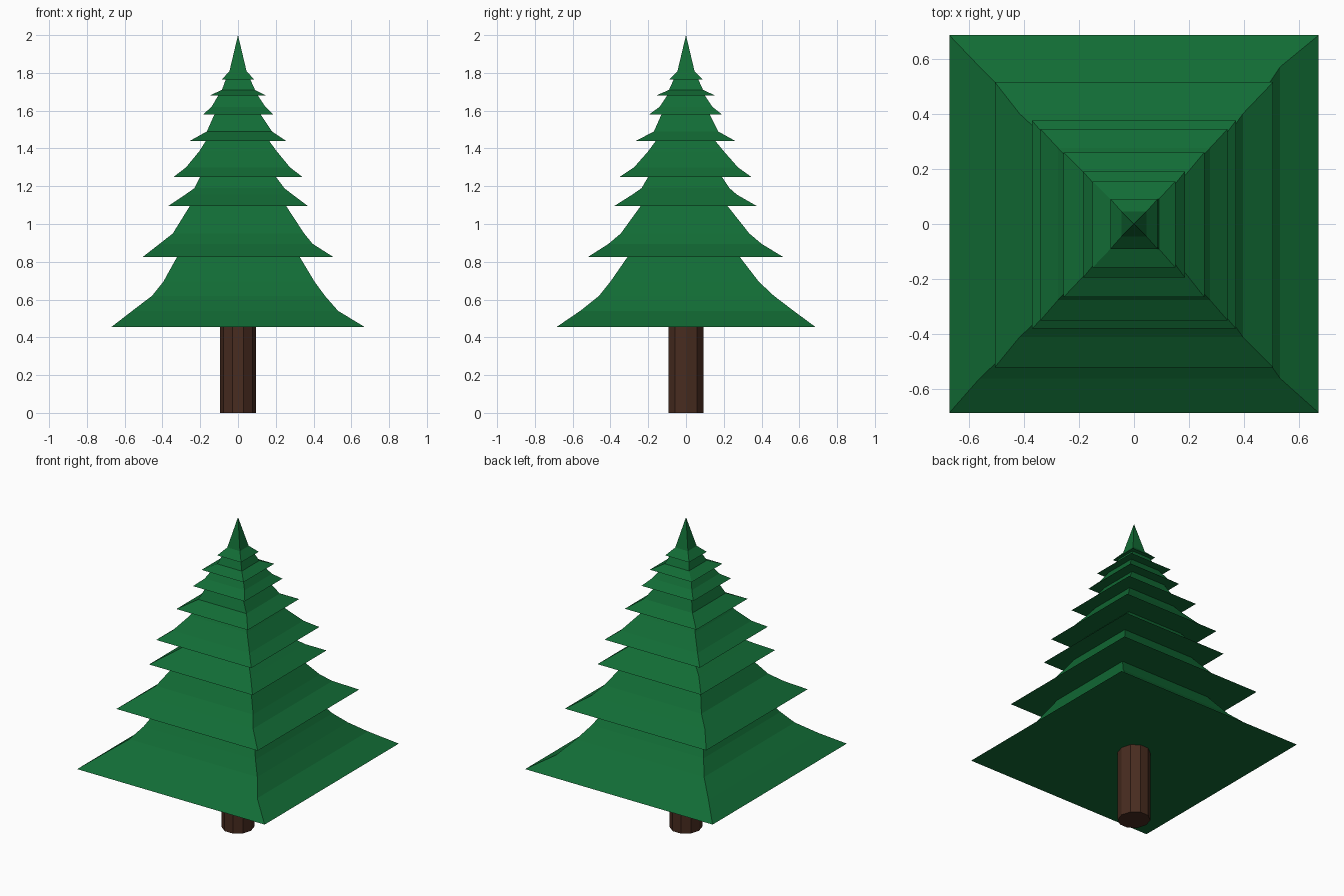
import bpy, bmesh, math


def material(name, color):
    m = bpy.data.materials.new(name)
    m.diffuse_color = (*color, 1)
    return m


def loft(name, rings, mat, tip=None, cap_top=False):
    """Skin a stack of point rings; close with a tip point or a cap."""
    bm = bmesh.new()
    loops = [[bm.verts.new(p) for p in ring] for ring in rings]
    n = len(loops[0])
    bm.faces.new(loops[0][::-1])
    for a, b in zip(loops, loops[1:]):
        for i in range(n):
            j = (i + 1) % n
            bm.faces.new((a[i], a[j], b[j], b[i]))
    if tip:
        t = bm.verts.new(tip)
        for i in range(n):
            bm.faces.new((loops[-1][i], loops[-1][(i + 1) % n], t))
    if cap_top:
        bm.faces.new(loops[-1])
    me = bpy.data.meshes.new(name)
    bm.to_mesh(me)
    bm.free()
    ob = bpy.data.objects.new(name, me)
    me.materials.append(mat)
    bpy.context.collection.objects.link(ob)
    return ob


def rect(z, left, right, front, back):
    return [(-left, -front, z), (right, -front, z), (right, back, z), (-left, back, z)]


green = material("needles", (0.006, 0.15, 0.036))
brown = material("bark", (0.065, 0.025, 0.014))

# Trunk: ten-sided post
R = 0.094
trunk = [[(R * math.cos(i * math.tau / 10), 1.05 * R * math.sin(i * math.tau / 10), z)
          for i in range(10)] for z in (0, 0.47)]
loft("trunk", trunk, brown, cap_top=True)

# Foliage tiers, bottom to top: (z, left, right, front, back) of each square ring
tiers = [
    [(.455, .67, .67, .685, .685), (.54, .56, .53, .56, .57),
     (.62, .455, .46, .46, .465), (.695, .395, .405, .40, .385),
     (.825, .323, .327, .31, .285)],
    [(.825, .505, .505, .52, .515), (.895, .415, .395, .41, .40),
     (.95, .345, .35, .345, .335), (1.095, .255, .255, .24, .22)],
    [(1.095, .37, .37, .38, .375), (1.155, .28, .29, .285, .27),
     (1.19, .23, .245, .235, .23), (1.25, .20, .20, .20, .19)],
    [(1.25, .34, .34, .35, .345), (1.30, .275, .275, .275, .275),
     (1.385, .205, .205, .20, .20), (1.44, .17, .165, .16, .155)],
    [(1.44, .255, .255, .265, .26), (1.49, .165, .18, .17, .17),
     (1.58, .125, .12, .13, .125)],
    [(1.58, .185, .185, .195, .19), (1.62, .14, .145, .14, .14),
     (1.68, .105, .105, .10, .10)],
    [(1.68, .15, .15, .158, .155), (1.71, .085, .09, .09, .09),
     (1.765, .065, .065, .065, .065)],
    [(1.765, .085, .085, .09, .09), (1.81, .045, .045, .045, .045)],
]
for k, tier in enumerate(tiers):
    top = (0, 0, 2) if k == len(tiers) - 1 else None
    loft(f"foliage_tier_{k + 1}", [rect(*r) for r in tier], green, tip=top)
